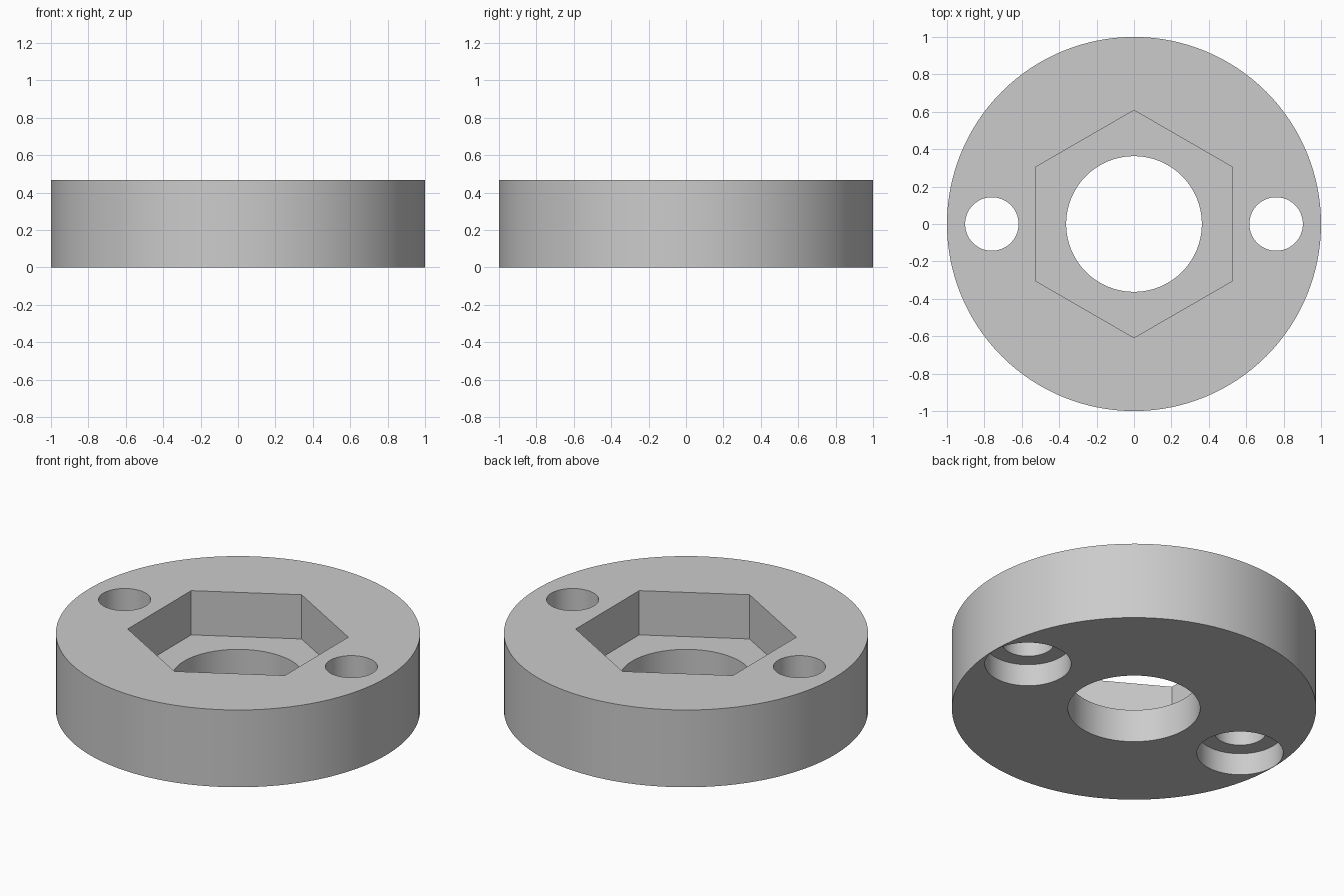
import bpy
import math

cube = bpy.data.objects.get("Cube")
if cube:
    bpy.data.objects.remove(cube, do_unlink=True)

HEIGHT = 0.468
POCKET_FLOOR = 0.2
BORE_DEPTH = 0.133
HOLE_X = 0.76

# Single plain grey
grey = bpy.data.materials.new("plain grey")
grey.use_nodes = True
color = (0.6, 0.6, 0.6, 1)
grey.diffuse_color = color
grey.node_tree.nodes["Principled BSDF"].inputs["Base Color"].default_value = color


def prism(name, radius, bottom, top, x=0, sides=64, turn=0):
    """Upright cylinder or prism between two heights."""
    bpy.ops.mesh.primitive_cylinder_add(
        vertices=sides, radius=radius, depth=top - bottom,
        location=(x, 0, (bottom + top) / 2), rotation=(0, 0, turn))
    obj = bpy.context.object
    obj.name = name
    obj.data.materials.append(grey)
    return obj


# Round body
body = prism("round_body", 1, 0, HEIGHT, sides=128)

# Central bore and hexagonal nut pocket
cutters = [
    prism("centre_bore_cutter", 0.363, -0.1, HEIGHT + 0.1),
    prism("hex_pocket_cutter", 0.608, POCKET_FLOOR, HEIGHT + 0.1, sides=6),
]

# Screw holes, counterbored from below
for side, x in (("left", HOLE_X), ("right", -HOLE_X)):
    cutters.append(prism(side + "_screw_hole_cutter", 0.143, -0.1, HEIGHT + 0.1, x))
    cutters.append(prism(side + "_counterbore_cutter", 0.237, -0.1, BORE_DEPTH, x))

# Cut the openings, then drop the cutters
for cutter in cutters:
    cut = body.modifiers.new(cutter.name, "BOOLEAN")
    cut.operation = "DIFFERENCE"
    cut.solver = "EXACT"
    cut.object = cutter
    bpy.ops.object.select_all(action="DESELECT")
    body.select_set(True)
    bpy.context.view_layer.objects.active = body
    bpy.ops.object.modifier_apply(modifier=cut.name)
    bpy.data.objects.remove(cutter, do_unlink=True)

# Smooth round walls, crisp rims
bpy.ops.object.shade_smooth_by_angle(angle=math.radians(30))
